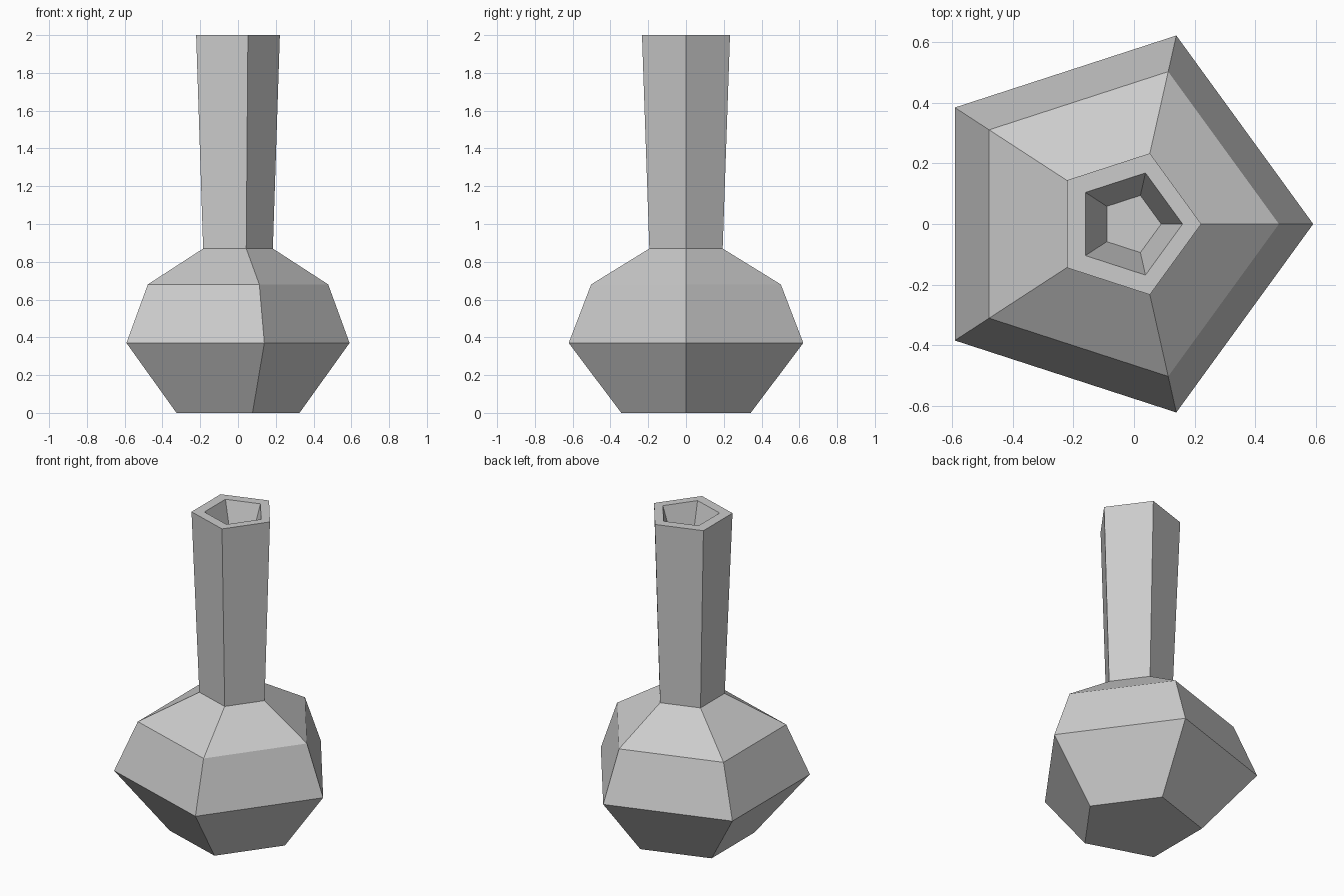
import bpy, bmesh
from math import cos, sin, tau

cube = bpy.data.objects.get("Cube")
if cube:
    bpy.data.objects.remove(cube, do_unlink=True)

SIDES = 5

# One plain grey for the whole vase
grey = bpy.data.materials.new("light grey")
grey.use_nodes = True
grey.diffuse_color = (0.6, 0.6, 0.6, 1)
grey.node_tree.nodes["Principled BSDF"].inputs["Base Color"].default_value = (0.6, 0.6, 0.6, 1)

# Profile as (radius, height): foot, belly, shoulder, neck, lip, mouth floor
PROFILE = [
    (0.36, 0.0),
    (0.653, 0.37),
    (0.528, 0.68),
    (0.204, 0.87),
    (0.245, 2.0),
    (0.177, 2.0),
    (0.099, 1.78),
]


def add_ring(bm, radius, height):
    """Pentagon with a corner toward +x, centred on its own width."""
    shift = -radius * (1 + cos(tau * 2 / SIDES)) / 2
    shift = -radius * (1 - cos(tau / (2 * SIDES))) / 2
    return [bm.verts.new((radius * cos(tau * i / SIDES) + shift,
                          radius * sin(tau * i / SIDES), height))
            for i in range(SIDES)]


bm = bmesh.new()
rings = [add_ring(bm, r, z) for r, z in PROFILE]

# Walls between neighbouring rings
for low, high in zip(rings, rings[1:]):
    for i in range(SIDES):
        j = (i + 1) % SIDES
        bm.faces.new((low[i], low[j], high[j], high[i]))

# Base and the floor inside the mouth
bm.faces.new(rings[0][::-1])
bm.faces.new(rings[-1])
bmesh.ops.recalc_face_normals(bm, faces=bm.faces)

mesh = bpy.data.meshes.new("vase")
bm.to_mesh(mesh)
bm.free()
mesh.materials.append(grey)
vase = bpy.data.objects.new("vase", mesh)
bpy.context.collection.objects.link(vase)
